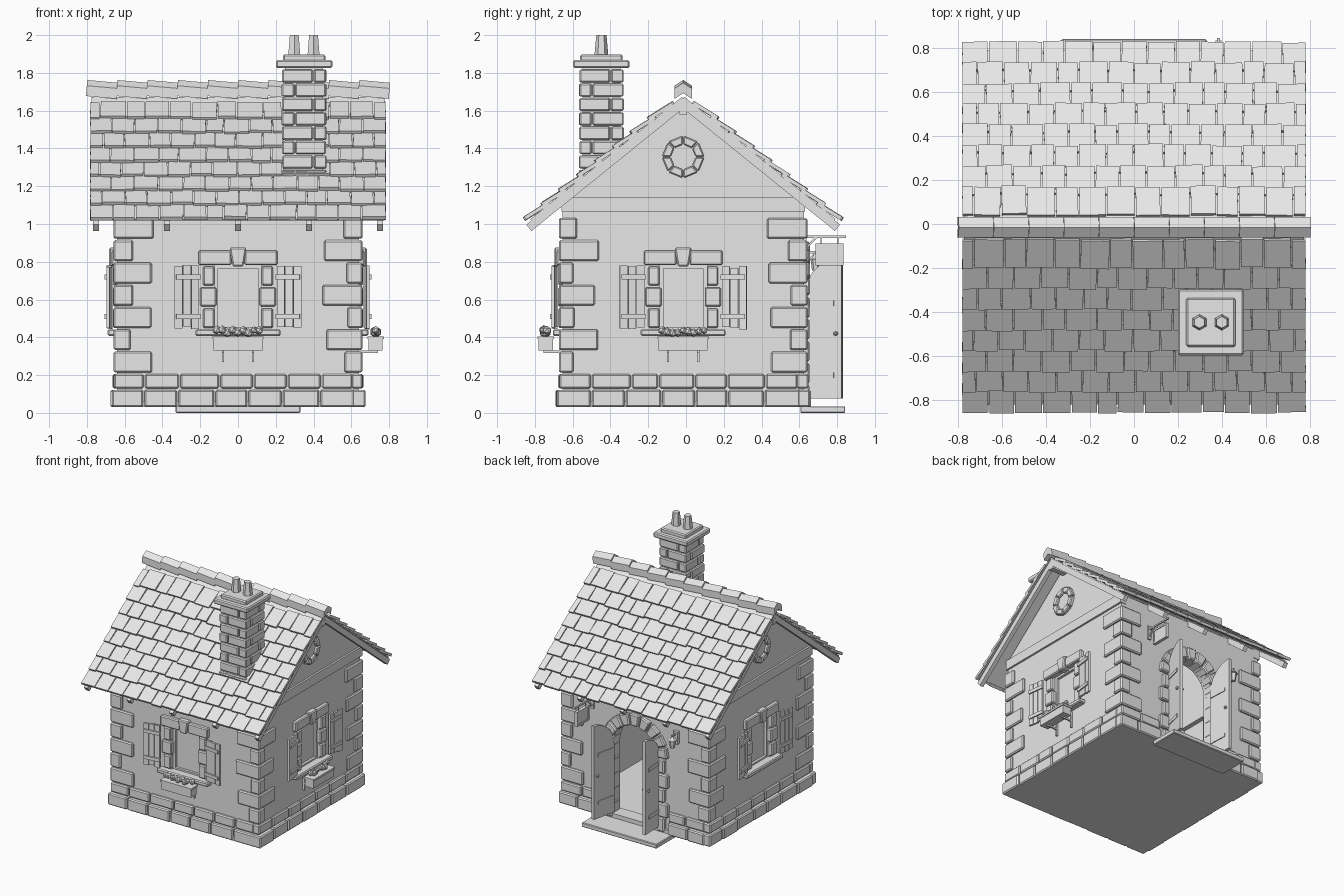
import bpy, bmesh, math, random
from mathutils import Matrix, Vector

if "Cube" in bpy.data.objects:
    bpy.data.objects.remove(bpy.data.objects["Cube"])

random.seed(4)
YC, W = -0.015, 0.64            # house centre in y, half width of the square walls
APEX, PITCH = 1.665, math.radians(38.9)
T, R = Matrix.Translation, Matrix.Rotation
J = random.uniform
parts = {}

grey = bpy.data.materials.new("plain_grey")
grey.diffuse_color = (0.8, 0.8, 0.8, 1)
grey.use_nodes = True
grey.node_tree.nodes["Principled BSDF"].inputs["Base Color"].default_value = grey.diffuse_color


def bm_of(part):
    return parts.setdefault(part, bmesh.new())


def box(part, lo, hi, M=Matrix()):
    lo, hi = Vector(lo), Vector(hi)
    S = Matrix.Diagonal((hi - lo).to_4d())
    S[3][3] = 1
    bmesh.ops.create_cube(bm_of(part), size=1, matrix=M @ T((lo + hi) / 2) @ S)


def prism(part, pts, y0, y1, M=Matrix()):
    """Extrude an xz outline from y0 to y1."""
    bm = bm_of(part)
    a = [bm.verts.new(M @ Vector((x, y0, z))) for x, z in pts]
    b = [bm.verts.new(M @ Vector((x, y1, z))) for x, z in pts]
    faces = [bm.faces.new(a), bm.faces.new(b[::-1])]
    for i in range(len(a)):
        j = (i + 1) % len(a)
        faces.append(bm.faces.new((a[j], a[i], b[i], b[j])))
    bmesh.ops.recalc_face_normals(bm, faces=faces)


def cone(part, r1, r2, h, M, n=6):
    bmesh.ops.create_cone(bm_of(part), cap_ends=True, segments=n, radius1=r1, radius2=r2, depth=h, matrix=M)


def wall(k):
    """Frame of a wall: 0 front, 1 right, 2 back, 3 left; local -y points outward."""
    return T((0, YC, 0)) @ R(k * math.pi / 2, 4, 'Z')


def finish(part, bevel=0):
    me = bpy.data.meshes.new(part)
    bm = parts.pop(part)
    bm.to_mesh(me)
    bm.free()
    me.materials.append(grey)
    ob = bpy.data.objects.new(part, me)
    bpy.context.collection.objects.link(ob)
    if bevel:
        m = ob.modifiers.new("bevel", 'BEVEL')
        m.width, m.segments = bevel, 1
    return ob


def ring(part, n, r0, r1, a0, a1, zc, y0, y1, M):
    """Wedge stones set in an arc."""
    step = (a1 - a0) / n
    for i in range(n):
        s, e = a0 + i * step + 0.025, a0 + (i + 1) * step - 0.025
        prism(part, [(r * math.cos(t), zc + r * math.sin(t)) for r, t in ((r0, s), (r1, s), (r1, e), (r0, e))], y0, y1, M)


# Hollow walls with gables, cut by windows and door
def gable(w, base, top):
    return [(-w, base), (w, base), (w, top - 0.806 * w), (0, top), (-w, top - 0.806 * w)]

door = [(-0.2, 0.06), (0.2, 0.06)] + [(0.2 * math.cos(math.pi * i / 12), 0.62 + 0.2 * math.sin(math.pi * i / 12)) for i in range(13)]
prism("walls", gable(W, 0.03, 1.65), -W, W, wall(1))
walls = finish("walls")
prism("cut_room", gable(W - 0.08, 0.06, 1.60), -W + 0.08, W - 0.08, wall(1))
prism("cut_door", door, -W - 0.1, -W + 0.2, wall(2))
for k in (0, 1, 3):
    box(f"cut_window_{k}", (-0.125, -W - 0.1, 0.43), (0.125, -W + 0.2, 0.79), wall(k))
for name in [p for p in parts if p.startswith("cut")]:
    cutter = finish(name)
    m = walls.modifiers.new(name, 'BOOLEAN')
    m.operation, m.solver, m.object = 'DIFFERENCE', 'EXACT', cutter
    cutter.hide_render = True
    bpy.context.view_layer.objects.active = walls
    bpy.ops.object.modifier_apply(modifier=name)
    bpy.data.objects.remove(cutter)

# Foundation, base bricks, corner stones
box("foundation", (-0.66, YC - 0.66, 0.03), (0.66, YC + 0.66, 0.06))
for k in range(4):
    M = wall(k)
    for z0, z1, out, n in ((0.03, 0.122, 0.672, 7), (0.13, 0.205, 0.66, 7)):
        runs = [(-out, out - 0.05, n)] if k != 2 else [(-out, -0.29, 2), (0.29, out - 0.05, 2)]
        for a, b, c in runs:
            cuts = [a] + [a + (b - a) * (i + J(-0.12, 0.12)) / c for i in range(1, c)] + [b]
            for u, v in zip(cuts, cuts[1:]):
                o = out + J(-0.004, 0.004)
                box("base_bricks", (u + 0.004, -o, z0), (v - 0.004, -0.6, z1), M)
    for c in range(7):
        z0 = 0.214 + 0.118 * c
        z1 = min(z0 + 0.11, 1.05)
        for side in (-1, 1):
            long = (c % 2 == 0) == (side < 0) if k % 2 == 0 else (c % 2 == 0) == (side > 0)
            ln = (0.2 if long else 0.09) + J(-0.015, 0.015)
            u = sorted((side * 0.658, side * (0.658 - ln)))
            box("corner_stones", (u[0], -0.658, z0), (u[1], -0.6, z1), M)

# Gable beams and round vents
for k in (1, 3):
    M = wall(k)
    box("gable_beams", (-0.645, -0.655, 1.065), (0.645, -0.6, 1.14), M)
    ring("vent_stones", 8, 0.066, 0.112, 0, 2 * math.pi, 1.355, -0.665, -0.62, M)
    cone("vent_panes", 0.07, 0.07, 0.03, M @ T((0, -0.63, 1.355)) @ R(math.pi / 2, 4, 'X'), 16)

# Windows: stones, pane, frame, shutters, flower boxes (none on the left wall)
for k in (0, 1, 3):
    M = wall(k)
    box("window_panes", (-0.13, -0.605, 0.43), (0.13, -0.595, 0.79), M)
    for s in (-1, 1):
        for z0, z1, a, b in ((0.45, 0.553, 0.125, 0.185), (0.563, 0.665, 0.115, 0.2), (0.675, 0.775, 0.125, 0.185)):
            u = sorted((s * a, s * b))
            box("window_stones", (u[0], -0.662, z0), (u[1], -0.6, z1), M)
        u = sorted((s * 0.035, s * 0.208))
        box("window_stones", (u[0], -0.67, 0.782), (u[1], -0.6, 0.86), M)
        u = sorted((s * 0.105, s * 0.128))
        box("window_frames", (u[0], -0.625, 0.43), (u[1], -0.6, 0.79), M)
        H = M @ T((s * 0.205, -0.668, 0)) @ R(s * -0.13, 4, 'Z')
        for i in range(3):
            a = s * (0.002 + 0.045 * i)
            u = sorted((a, a + s * 0.041))
            box("shutters", (u[0], -0.012, 0.45 + J(-.008, .008)), (u[1], 0.004, 0.775 + J(-.008, .008)), H)
        for z in (0.51, 0.72):
            u = sorted((-s * 0.004, s * 0.125))
            box("shutters", (u[0], -0.022, z - 0.013), (u[1], -0.011, z + 0.013), H)
    for z in (0.43, 0.765):
        box("window_frames", (-0.125, -0.625, z), (0.125, -0.6, z + 0.025), M)
    prism("window_stones", [(-0.028, 0.775), (0.028, 0.775), (0.045, 0.875), (-0.045, 0.875)], -0.682, -0.6, M)
    box("window_stones", (-0.225, -0.69, 0.408), (0.225, -0.6, 0.442), M)
    if k == 3:
        continue
    box("flower_boxes", (-0.13, -0.765, 0.33), (0.13, -0.69, 0.395), M)
    box("flower_boxes", (-0.136, -0.772, 0.39), (0.136, -0.685, 0.405), M)
    for s in (-0.08, 0.08):
        box("box_brackets", (s - 0.006, -0.655, 0.27), (s + 0.006, -0.635, 0.4), M)
        box("box_brackets", (s - 0.006, -0.74, 0.318), (s + 0.006, -0.64, 0.33), M)
    for i in range(9):
        P = M @ T((-0.112 + 0.028 * i, -0.728 + J(-.012, .012), 0.428 + J(-.005, .012)))
        bmesh.ops.create_icosphere(bm_of("flowers"), subdivisions=1, radius=J(0.019, 0.025), matrix=P)

# Doorway arch, jambs, step and open leaves
M = wall(2)
ring("door_stones", 9, 0.198, 0.29, 0, math.pi, 0.62, -0.672, -0.57, M)
for c in range(5):
    for s in (-1, 1):
        u = sorted((s * 0.198, s * (0.29 if c % 2 else 0.26)))
        box("door_stones", (u[0], -0.668, 0.04 + 0.116 * c), (u[1], -0.57, 0.148 + 0.116 * c), M)
box("door_step", (-0.33, -0.858, 0), (0.33, -0.62, 0.035), M)
box("door_sill", (-0.2, -0.66, 0.03), (0.2, -0.55, 0.068), M)
for s, ang in ((-1, 103), (1, 93)):
    # local x runs from the hinge to the free edge
    H = M @ T((s * 0.2, -0.645, 0)) @ Matrix.Diagonal((-s, 1, 1, 1)) @ R(-math.radians(ang), 4, 'Z')
    top = [(w, 0.62 + math.sqrt(max(0, 0.04 - (0.2 - w) ** 2))) for w in (0.2, 0.16, 0.12, 0.08, 0.045, 0.02, 0)]
    prism("door_leaves", [(0, 0.075), (0.2, 0.075)] + top, -0.012, 0.012, H)
    for z in (0.2, 0.58):
        box("door_straps", (0.005, -0.018, z - 0.014), (0.16, 0.018, z + 0.014), H)
    for y in (-0.022, 0.022):
        bmesh.ops.create_icosphere(bm_of("door_knobs"), subdivisions=1, radius=0.013, matrix=H @ T((0.172, y, 0.42)))

# Hanging sign
S = M @ T((-0.385, 0, 0))
box("sign_bracket", (-0.006, -0.862, 0.926), (0.006, -0.635, 0.938), S)
box("sign_bracket", (-0.014, -0.652, 0.85), (0.014, -0.635, 0.96), S)
prism("sign_bracket", [(0.64, 0.87), (0.655, 0.87), (0.71, 0.926), (0.695, 0.926)], -0.005, 0.005, S @ R(-math.pi / 2, 4, 'Z'))
for y in (-0.82, -0.73):
    box("sign_bracket", (-0.003, y - 0.003, 0.88), (0.003, y + 0.003, 0.93), S)
box("sign_board", (-0.008, -0.84, 0.79), (0.008, -0.71, 0.89), S)
for lo, hi in (((-0.85, 0.78), (-0.70, 0.795)), ((-0.85, 0.883), (-0.70, 0.897)), ((-0.85, 0.795), (-0.837, 0.883)), ((-0.713, 0.795), (-0.70, 0.883))):
    box("sign_board", (-0.013, lo[0], lo[1]), (0.013, hi[0], hi[1]), S)

# Wall lantern
L = M @ T((0.36, -0.70, 0))
box("lantern", (-0.02, 0.035, 0.77), (0.02, 0.07, 0.87), L)
box("lantern", (-0.006, -0.01, 0.845), (0.006, 0.05, 0.857), L)
cone("lantern", 0.018, 0.026, 0.06, L @ T((0, 0, 0.785)))
cone("lantern", 0.036, 0.006, 0.03, L @ T((0, 0, 0.832)))

# Roof slopes: deck, rafters, overlapping shingles
for side in (0, 1):
    F = T((0, YC, APEX)) @ R(side * math.pi, 4, 'Z') @ R(-PITCH, 4, 'X')
    box("roof_deck", (-0.775, 0, 0), (0.775, 1.03, 0.01), F)
    for i in range(-2, 3):
        box("rafters", (i * 0.376 - 0.016, 0, -0.042), (i * 0.376 + 0.016, 1.066, 0.001), F)
    for r in range(8):
        low = 1.055 - 0.121 * r
        n = 13
        xs = [-0.785] + [-0.785 + 1.57 * (i + (0.5 if r % 2 else 0) + J(-.13, .13)) / n for i in range(0 if r % 2 else 1, n)] + [0.785]
        for a, b in zip(xs, xs[1:]):
            Q = F @ T(((a + b) / 2, low - 0.075 + J(-.006, .006), 0.023 + J(-.002, .002))) @ R(0.12, 4, 'X') @ R(J(-.025, .025), 4, 'Z')
            h = (b - a) / 2 - 0.003
            box("shingles", (-h, -0.075, -0.01), (h, 0.075, 0.01), Q)
box("ridge_beam", (-0.77, YC - 0.02, 1.58), (0.77, YC + 0.02, 1.625))
for i in range(10):
    Q = T((-0.72 + 0.16 * i, YC, 1.71)) @ R(0.09, 4, 'Y') @ R(math.pi / 2, 4, 'Z')
    prism("ridge_caps", [(-0.046, -0.04), (0, -0.01), (0.046, -0.04), (0.046, 0.015), (0, 0.045), (-0.046, 0.015)], -0.082, 0.082, Q)

# Chimney: core, pinwheel brick courses, cap and pots
C = T((0.35, -0.448, 0))
box("chimney_core", (-0.1, -0.1, 1.2), (0.1, 0.1, 1.83), C)
for c in range(8):
    z = 1.218 + 0.076 * c
    for k in range(4):
        K = C @ R(k * math.pi / 2, 4, 'Z')
        o = 0.117 + J(-.003, .003)
        u = (-o, 0.046) if c % 2 else (-0.046, o)
        box("chimney_bricks", (u[0], -o, z), (u[1], -0.052, z + 0.069), K)
box("chimney_cap", (-0.15, -0.15, 1.826), (0.15, 0.15, 1.867), C)
box("chimney_cap", (-0.112, -0.112, 1.86), (0.112, 0.112, 1.898), C)
for x in (-0.052, 0.05):
    cone("chimney_pots", 0.037, 0.027, 0.11, C @ T((x, 0, 1.945)))

# Simple furniture seen through the door
box("table", (-0.2, -0.2, 0.33), (0.2, 0.1, 0.355))
for x in (-0.17, 0.17):
    for y in (-0.17, 0.07):
        box("table", (x - 0.015, y - 0.015, 0.06), (x + 0.015, y + 0.015, 0.33))
box("bench", (-0.2, 0.16, 0.19), (0.2, 0.26, 0.21))
for x in (-0.16, 0.16):
    box("bench", (x - 0.015, 0.17, 0.06), (x + 0.015, 0.25, 0.19))

bevels = {"base_bricks": 0.008, "corner_stones": 0.008, "window_stones": 0.007, "door_stones": 0.008,
          "vent_stones": 0.006, "chimney_bricks": 0.007, "chimney_cap": 0.008, "door_step": 0.005}
for name in list(parts):
    bmesh.ops.recalc_face_normals(parts[name], faces=parts[name].faces)
    finish(name, bevels.get(name, 0))
